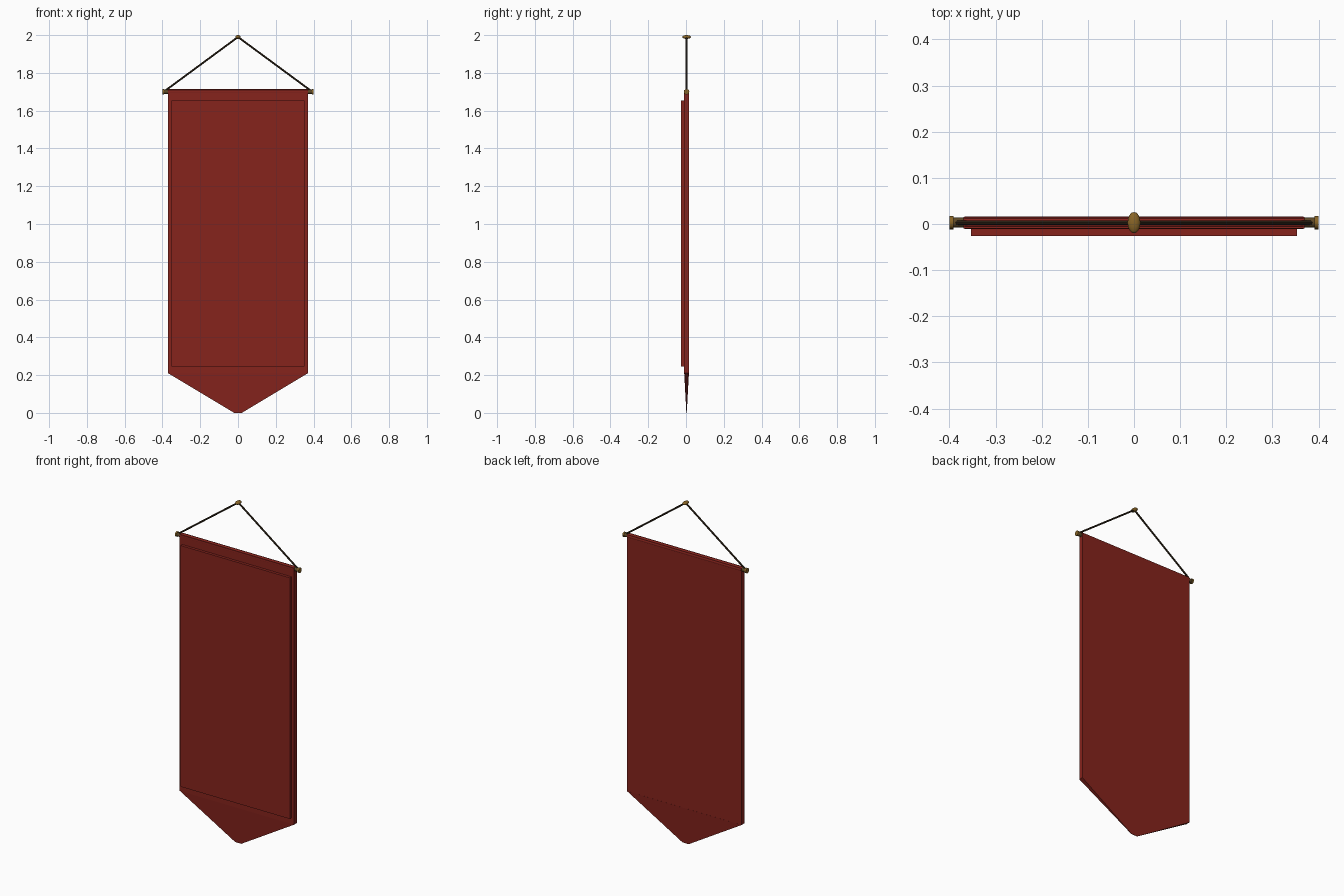
import bpy, bmesh
from mathutils import Vector

if "Cube" in bpy.data.objects:
    bpy.data.objects.remove(bpy.data.objects["Cube"])

YC = 0.003      # depth of the rod and cloth centre
ROD_Z = 1.70


def mat(name, rgb):
    m = bpy.data.materials.new(name)
    m.diffuse_color = (*rgb, 1)
    m.use_nodes = True
    m.node_tree.nodes["Principled BSDF"].inputs["Base Color"].default_value = m.diffuse_color
    return m


RED = mat("red_cloth", (0.24, 0.017, 0.012))
BRASS = mat("brass", (0.25, 0.13, 0.02))
BRONZE = mat("dark_bronze", (0.11, 0.065, 0.02))
CORD = mat("dark_cord", (0.04, 0.025, 0.012))


def box(name, lo, hi, m):
    lo, hi = Vector(lo), Vector(hi)
    bpy.ops.mesh.primitive_cube_add(size=1, location=(lo + hi) / 2)
    o = bpy.context.object
    o.name, o.scale = name, hi - lo
    o.data.materials.append(m)
    return o


def rod(name, a, b, r, m, sides=16):
    a, b = Vector(a), Vector(b)
    bpy.ops.mesh.primitive_cylinder_add(vertices=sides, radius=r, depth=(b - a).length,
                                        location=(a + b) / 2)
    o = bpy.context.object
    o.name = name
    o.rotation_euler = (b - a).to_track_quat('Z', 'Y').to_euler()
    o.data.materials.append(m)
    bpy.ops.object.shade_smooth_by_angle()
    return o


# Cloth and raised front panel
box("cloth", (-0.37, -0.010, 0.21), (0.37, 0.015, 1.71), RED)
box("front_panel", (-0.353, -0.026, 0.245), (0.353, -0.009, 1.655), RED)

# Pointed lower end, tapering in width and depth
bm = bmesh.new()
rings = []
for z, hx, hy in ((0.21, 0.37, 0.0125), (0.0, 0.02, 0.001)):
    rings.append([bm.verts.new((sx * hx, YC + sy * hy, z))
                  for sx, sy in ((-1, -1), (1, -1), (1, 1), (-1, 1))])
for i in range(4):
    j = (i + 1) % 4
    bm.faces.new((rings[0][i], rings[0][j], rings[1][j], rings[1][i]))
for r in rings:
    bm.faces.new(r)
bmesh.ops.recalc_face_normals(bm, faces=bm.faces)
me = bpy.data.meshes.new("pointed_end")
bm.to_mesh(me)
bm.free()
me.materials.append(RED)
bpy.context.collection.objects.link(bpy.data.objects.new("pointed_end", me))

# Sewn sleeve around the hanging rod
rod("rod_sleeve", (-0.368, YC, ROD_Z), (0.368, YC, ROD_Z), 0.0135, RED)
rod("hanging_rod", (-0.395, YC, ROD_Z), (0.395, YC, ROD_Z), 0.011, BRONZE)

# End caps and cords on both sides
for s, side in ((-1, "left"), (1, "right")):
    rod(f"end_cap_{side}", (s * 0.391, YC, ROD_Z), (s * 0.40, YC, ROD_Z), 0.0145, BRASS)
    rod(f"cord_{side}", (s * 0.388, YC, ROD_Z + 0.004), (0, YC, 1.99), 0.005, CORD, 8)

# Knob where the cords meet
bpy.ops.mesh.primitive_uv_sphere_add(segments=16, ring_count=10, radius=1, location=(0, YC, 1.99))
knob = bpy.context.object
knob.name, knob.scale = "hanging_knob", (0.014, 0.023, 0.01)
knob.data.materials.append(BRASS)
bpy.ops.object.shade_smooth()
